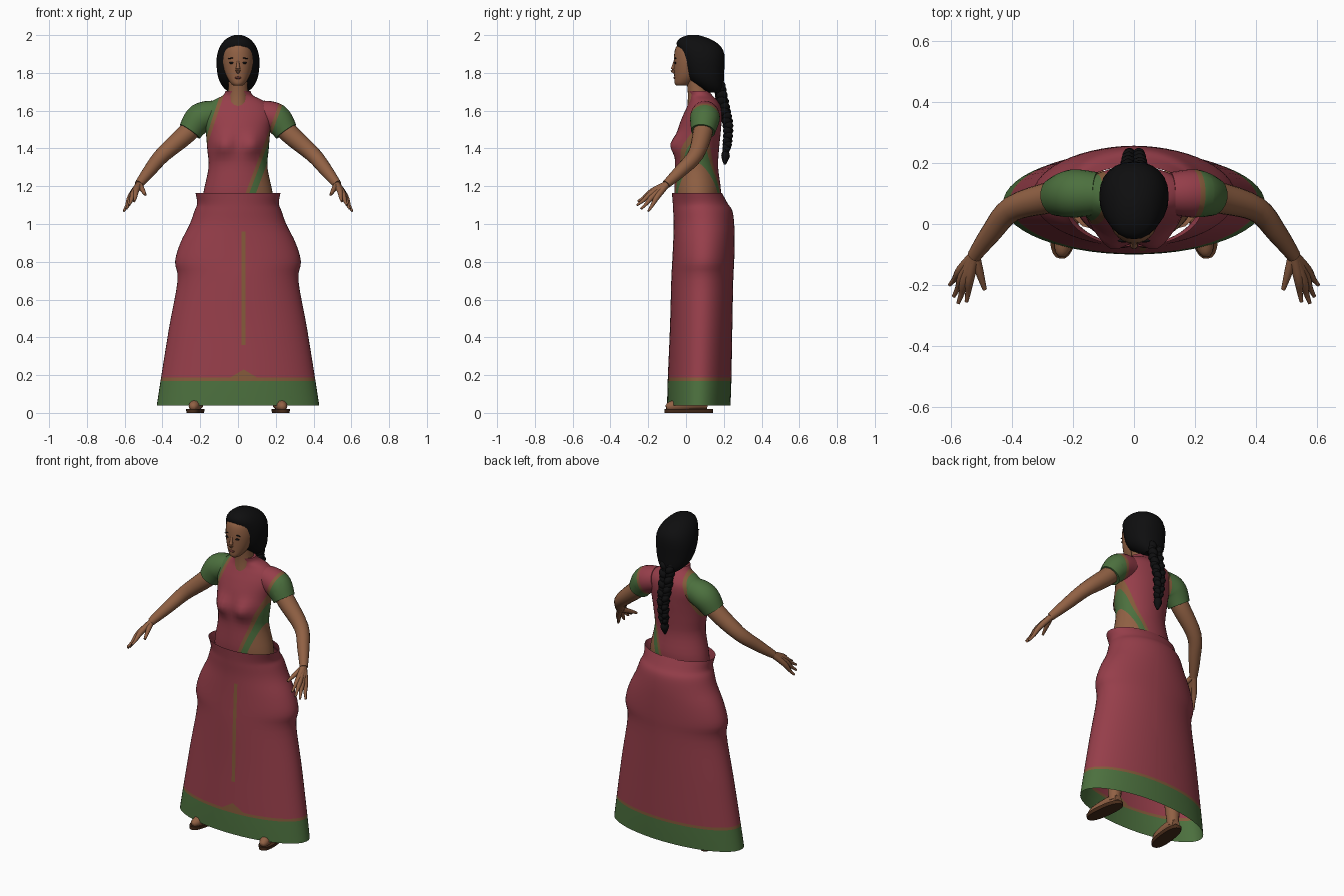
import bpy, bmesh
from math import sin, cos, pi
from mathutils import Vector, Matrix

old = bpy.data.objects.get("Cube")
if old:
    bpy.data.objects.remove(old, do_unlink=True)


def material(name, r, g, b):
    col = [(c / 255 / 12.92 if c < 11 else ((c / 255 + 0.055) / 1.055) ** 2.4) for c in (r, g, b)] + [1]
    m = bpy.data.materials.new(name)
    m.use_nodes = True
    m.diffuse_color = col
    bsdf = m.node_tree.nodes["Principled BSDF"]
    bsdf.inputs["Base Color"].default_value = col
    bsdf.inputs["Roughness"].default_value = 0.8
    return m


PINK = material("rose cloth", 150, 62, 74)
GREEN = material("green cloth", 76, 112, 62)
TAN = material("tan trim", 132, 90, 58)
SKIN = material("brown skin", 145, 97, 68)
HAIR = material("black hair", 14, 14, 15)
SOLE = material("dark brown leather", 72, 44, 26)
LIP = material("dark lips", 112, 60, 52)
CLOTH = [PINK, GREEN, TAN, SKIN]


def finish(name, bm, mats, angle=50):
    bmesh.ops.recalc_face_normals(bm, faces=bm.faces)
    me = bpy.data.meshes.new(name)
    bm.to_mesh(me)
    bm.free()
    for m in mats:
        me.materials.append(m)
    ob = bpy.data.objects.new(name, me)
    bpy.context.collection.objects.link(ob)
    bpy.ops.object.select_all(action='DESELECT')
    ob.select_set(True)
    bpy.context.view_layer.objects.active = ob
    bpy.ops.object.shade_smooth_by_angle(angle=angle * pi / 180)
    return ob


def smooth(rows, n):
    """Catmull-Rom curve through rows of numbers, n steps per span."""
    out = []
    rows = [Vector(r) for r in rows]
    for i in range(len(rows) - 1):
        a, b, c, d = rows[max(i - 1, 0)], rows[i], rows[i + 1], rows[min(i + 2, len(rows) - 1)]
        for k in range(n):
            t = k / n
            out.append(b + (c - a) * (t / 2) + (a * 2 - b * 5 + c * 4 - d) * (t * t / 2)
                       + (b * 3 - a - c * 3 + d) * (t ** 3 / 2))
    return out + [rows[-1]]


def skin_rings(bm, rings, caps):
    rings = [[bm.verts.new(p) for p in r] for r in rings]
    n = len(rings[0])
    for a, b in zip(rings, rings[1:]):
        for i in range(n):
            bm.faces.new((a[i], a[(i + 1) % n], b[(i + 1) % n], b[i]))
    if caps:
        bm.faces.new(rings[0])
        bm.faces.new(rings[-1])


def loft(rows, seg=40, n=4, caps=True, power=1.0):
    """Stacked ovals from rows of height, half width, front y, back y."""
    bm = bmesh.new()
    rings = []
    for z, w, f, b in smooth(rows, n):
        ring = []
        for i in range(seg):
            a = 2 * pi * i / seg
            c, s = cos(a), sin(a)
            x = abs(c) ** power * (1 if c > 0 else -1)
            y = abs(s) ** power * (1 if s > 0 else -1)
            ring.append((w * x, (f + b) / 2 + (b - f) / 2 * y, z))
        rings.append(ring)
    skin_rings(bm, rings, caps)
    return bm


def tube(bm, rows, seg=12, n=4, side=1, caps=True):
    """Round limb from rows of x, y, z, radius."""
    pts = smooth([(r[0] * side, *r[1:]) for r in rows], n)
    rings = []
    for i, p in enumerate(pts):
        d = (pts[min(i + 1, len(pts) - 1)] - pts[max(i - 1, 0)]).to_3d()
        q = d.to_track_quat('Z', 'Y')
        rings.append([p.to_3d() + q @ Vector((cos(2 * pi * k / seg), sin(2 * pi * k / seg), 0)) * p[3]
                      for k in range(seg)])
    skin_rings(bm, rings, caps)


def blob(bm, at, size, rot=None, seg=10):
    m = Matrix.Translation(at) @ (rot or Matrix()) @ Matrix.Diagonal((*size, 1))
    bmesh.ops.create_uvsphere(bm, u_segments=seg, v_segments=7, radius=1, matrix=m)


def cut(bm, planes, rule):
    """Slice along each plane, then colour faces by their centre."""
    for co, no in planes:
        bmesh.ops.bisect_plane(bm, geom=bm.verts[:] + bm.edges[:] + bm.faces[:],
                               plane_co=co, plane_no=no, dist=1e-5)
    for f in bm.faces:
        f.material_index = rule(f.calc_center_median())


# Drape edges: one slants over the left side, one over the right shoulder
L_SLOPE, R_SLOPE, HEM = 0.375, 0.33, 1.335
DRAPE = [((0.035 + o, 0, 1.15), (1, 0, -L_SLOPE)) for o in (0, 0.02, 0.055)]
DRAPE += [((-0.165 - o, 0, 1.41), (1, 0, -R_SLOPE)) for o in (0, 0.02)]
DRAPE += [((0, 0, HEM), (0, 0, 1))]


def drape_colour(c):
    left = c.x - 0.035 - L_SLOPE * (c.z - 1.15)
    right = -0.165 + R_SLOPE * (c.z - 1.41) - c.x
    if left > 0:
        return 2 if left < 0.02 else 1 if left < 0.055 or c.z > HEM else 3
    if right > 0:
        return 2 if right < 0.02 else 1
    return 0


# Skirt with hem band, trim and front stripe
bm = loft([(0.04, 0.43, -0.10, 0.235), (0.17, 0.41, -0.097, 0.24), (0.45, 0.365, -0.085, 0.245),
           (0.7, 0.32, -0.078, 0.25), (0.8, 0.333, -0.073, 0.255), (0.9, 0.305, -0.068, 0.257),
           (1.0, 0.255, -0.065, 0.255), (1.07, 0.23, -0.068, 0.245), (1.11, 0.216, -0.07, 0.22),
           (1.165, 0.225, -0.075, 0.19)], seg=56, caps=False)
up, across = (0, 0, 1), (1, 0, 0)


def skirt_colour(c):
    if c.z < 0.17:
        return 1
    peak = 0.23 - 0.6 * abs(c.x - 0.03) if c.y < 0 else 0
    stripe = c.y < 0 and 0.018 < c.x < 0.04 and 0.36 < c.z < 0.96
    return 2 if stripe or c.z < max(0.187, peak) else 0


cut(bm, [((0, 0, z), up) for z in (0.17, 0.187, 0.36, 0.96)]
    + [((x, 0, 0), across) for x in (0.018, 0.04)]
    + [((0.03, 0, 0.23), (s * 0.6, 0, 1)) for s in (1, -1)], skirt_colour)
finish("skirt", bm, CLOTH)

# Torso wrapped in blouse and drape
bm = loft([(1.08, 0.19, -0.05, 0.17), (1.17, 0.182, -0.062, 0.185), (1.30, 0.156, -0.058, 0.17),
           (1.40, 0.163, -0.058, 0.175), (1.50, 0.172, -0.043, 0.185), (1.57, 0.185, -0.018, 0.19),
           (1.62, 0.172, 0.005, 0.185), (1.655, 0.13, 0.02, 0.165), (1.68, 0.08, 0.02, 0.14),
           (1.705, 0.066, 0.012, 0.122)])
for v in bm.verts:
    if v.co.y < 0.05:
        r2 = (abs(v.co.x) - 0.075) ** 2 + (v.co.z - 1.42) ** 2
        v.co.y -= 0.04 * 2.718 ** (-r2 / 0.0028)
cut(bm, DRAPE, drape_colour)
finish("torso", bm, CLOTH)

for side, label in ((1, "left"), (-1, "right")):
    # Short sleeve
    bm = bmesh.new()
    tube(bm, [(0.12, 0.1, 1.585, 0.07), (0.2, 0.1, 1.56, 0.079), (0.255, 0.09, 1.49, 0.064)],
         seg=24, n=6, side=side)
    cut(bm, DRAPE, drape_colour)
    finish(label + "_sleeve", bm, CLOTH)

    # Arm
    bm = bmesh.new()
    tube(bm, [(0.2, 0.1, 1.56, 0.05), (0.27, 0.088, 1.48, 0.052), (0.40, 0.05, 1.365, 0.042),
              (0.47, -0.03, 1.28, 0.034), (0.525, -0.105, 1.21, 0.023)], seg=18, side=side)
    finish(label + "_arm", bm, [SKIN])

    # Hand: fingers fan out from the wrist and merge into a palm
    bm = bmesh.new()
    wrist = Vector((0.522, -0.10, 1.212))
    for tip in ((0.55, -0.255, 1.12), (0.577, -0.26, 1.10), (0.592, -0.238, 1.08), (0.605, -0.2, 1.068)):
        tip = Vector(tip)
        knuckle = wrist.lerp(tip, 0.52) + Vector((0.004, 0, 0.008))
        tube(bm, [(*wrist, 0.018), (*knuckle, 0.016), (*wrist.lerp(tip, 0.8), 0.0095), (*tip, 0.006)],
             seg=8, n=3, side=side)
    tube(bm, [(*wrist, 0.016), (0.508, -0.155, 1.185, 0.014), (0.49, -0.215, 1.155, 0.007)],
         seg=8, n=3, side=side)
    finish(label + "_hand", bm, [SKIN])

    # Leg and foot
    bm = bmesh.new()
    tube(bm, [(0.12, 0.08, 1.05, 0.1), (0.16, 0.08, 0.55, 0.065), (0.2, 0.085, 0.3, 0.055),
              (0.215, 0.085, 0.04, 0.033)], side=side)
    tube(bm, [(0.213, 0.115, 0.042, 0.025), (0.215, 0.07, 0.05, 0.034), (0.225, -0.03, 0.042, 0.034),
              (0.235, -0.085, 0.033, 0.026), (0.238, -0.105, 0.028, 0.012)], side=side)
    finish(label + "_foot", bm, [SKIN])

    # Sandal sole, toes turned out
    bm = loft([(0, 0.042, -0.13, 0.13), (0.02, 0.046, -0.13, 0.13)], seg=24, n=1, power=0.8)
    bm.transform(Matrix.Translation((0.226 * side, 0.015, 0)) @ Matrix.Rotation(0.12 * side, 4, 'Z'))
    finish(label + "_sandal", bm, [SOLE])

    # Eye and brow
    bm = bmesh.new()
    blob(bm, (0.034 * side, -0.056, 1.853), (0.014, 0.005, 0.006))
    blob(bm, (0.036 * side, -0.055, 1.878), (0.019, 0.005, 0.003), Matrix.Rotation(0.15 * side, 4, 'Y'))
    finish(label + "_eye", bm, [HAIR])

# Neck
bm = bmesh.new()
tube(bm, [(0, 0.075, 1.62, 0.07), (0, 0.062, 1.70, 0.053), (0, 0.05, 1.80, 0.052)], seg=20)
finish("neck", bm, [SKIN])

# Head, nose and mouth
bm = loft([(1.732, 0.022, -0.05, 0.01), (1.745, 0.038, -0.06, 0.03), (1.78, 0.06, -0.062, 0.07),
           (1.83, 0.077, -0.064, 0.11), (1.88, 0.082, -0.064, 0.12), (1.93, 0.074, -0.056, 0.11),
           (1.965, 0.05, -0.03, 0.08)], seg=28)
tube(bm, [(0, -0.058, 1.868, 0.006), (0, -0.066, 1.835, 0.009), (0, -0.07, 1.815, 0.013),
          (0, -0.06, 1.802, 0.008)], seg=10, n=3)
finish("head", bm, [SKIN])
bm = bmesh.new()
blob(bm, (0, -0.061, 1.774), (0.02, 0.006, 0.006))
finish("mouth", bm, [LIP])

# Hair swept back around the face
bm = loft([(1.695, 0.045, 0.11, 0.19), (1.72, 0.075, 0.075, 0.197), (1.76, 0.10, 0.02, 0.2),
           (1.81, 0.111, -0.008, 0.202), (1.87, 0.114, -0.025, 0.205), (1.92, 0.104, -0.04, 0.197),
           (1.958, 0.084, -0.05, 0.165), (1.985, 0.056, -0.03, 0.115), (2.0, 0.02, 0.01, 0.065)],
          seg=24, n=2, power=0.9)
finish("hair", bm, [HAIR], 35)

# Braid of crossing strands with a loose tail
bm = bmesh.new()
path = smooth([(0.175, 1.73, 0.04), (0.2, 1.62, 0.036), (0.222, 1.52, 0.031), (0.218, 1.42, 0.026),
               (0.21, 1.385, 0.016)], 4)
for i, (y, z, r) in enumerate(path):
    for s in (1, -1):
        blob(bm, (s * r * 0.5, y + 0.004 * s * (-1) ** i, z), (r * 0.62, r * 0.8, r * 0.85),
             Matrix.Rotation(0.6 * s, 4, 'Y'))
tube(bm, [(0, 0.21, 1.395, 0.012), (0, 0.209, 1.36, 0.024), (0, 0.205, 1.315, 0.006)], seg=10)
finish("braid", bm, [HAIR])
